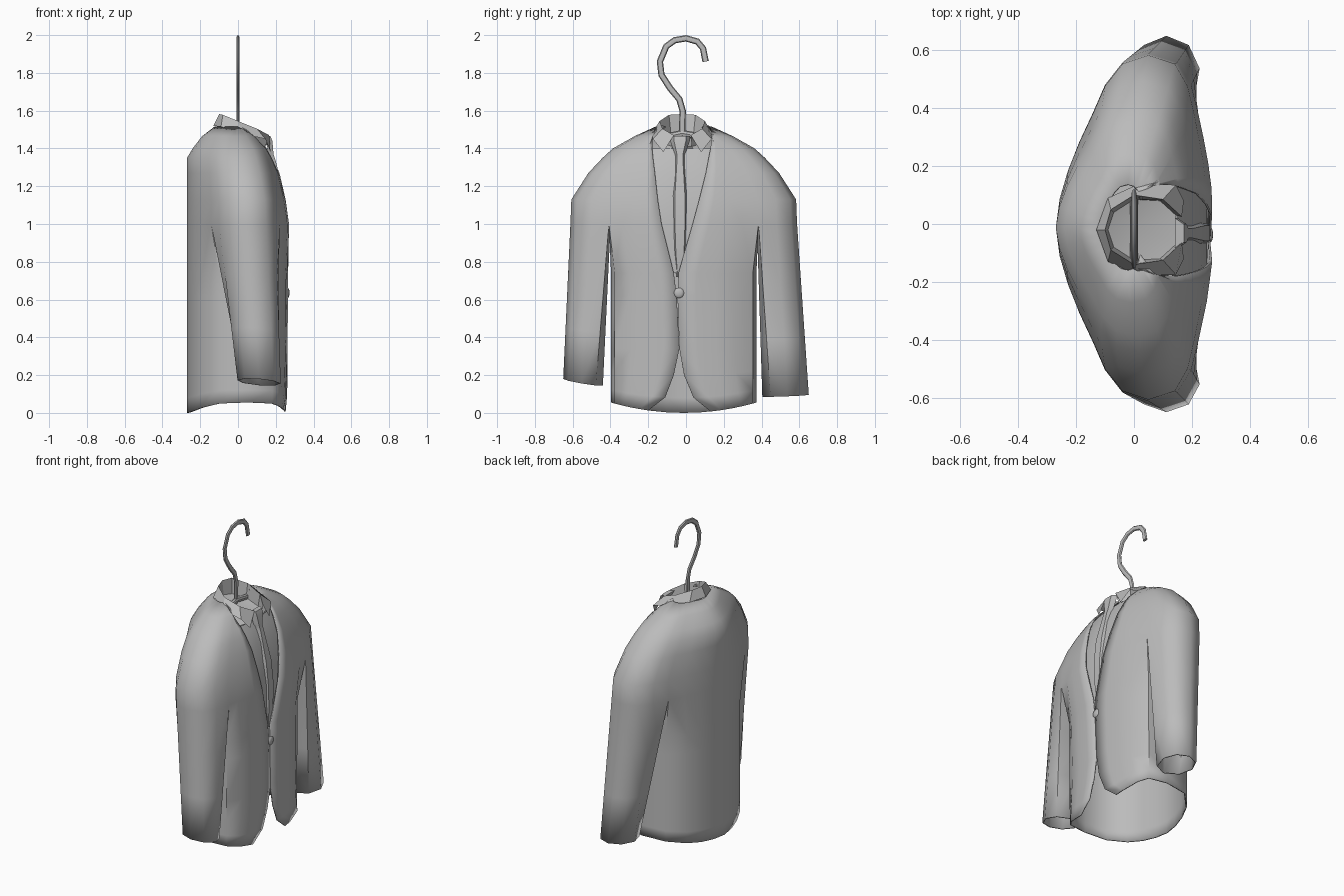
import bpy, bmesh, math
from mathutils import Vector

old = bpy.data.objects.get("Cube")
if old:
    bpy.data.objects.remove(old)

grey = bpy.data.materials.new("plain_grey")
grey.use_nodes = True
grey.diffuse_color = (0.5, 0.5, 0.5, 1)
grey.node_tree.nodes["Principled BSDF"].inputs["Base Color"].default_value = (0.5, 0.5, 0.5, 1)
SHIFT = -0.012


def finish(name, bm, angle=35, thick=0):
    bmesh.ops.remove_doubles(bm, verts=bm.verts, dist=0.002)
    bmesh.ops.recalc_face_normals(bm, faces=bm.faces)
    mesh = bpy.data.meshes.new(name)
    bm.to_mesh(mesh)
    bm.free()
    mesh.materials.append(grey)
    ob = bpy.data.objects.new(name, mesh)
    bpy.context.collection.objects.link(ob)
    bpy.ops.object.select_all(action='DESELECT')
    ob.select_set(True)
    bpy.context.view_layer.objects.active = ob
    bpy.ops.object.shade_smooth_by_angle(angle=math.radians(angle))
    if thick:
        mod = ob.modifiers.new("thickness", 'SOLIDIFY')
        mod.thickness = thick
        mod.offset = -1


def bridge(bm, a, b, closed=False):
    n = len(a)
    for i in range(n if closed else n - 1):
        j = (i + 1) % n
        bm.faces.new((a[i], a[j], b[j], b[i]))


def loft(bm, rows, closed=False):
    rows = [[bm.verts.new(p) for p in row] for row in rows]
    for a, b in zip(rows, rows[1:]):
        bridge(bm, a, b, closed)
    return rows


def interp(table, t):
    t = min(abs(t), 1)
    for (a, p), (b, q) in zip(table, table[1:]):
        if t <= b:
            return p + (q - p) * (t - a) / (b - a)
    return table[-1][1]


# Normalised depth of the jacket against its width
UP_FRONT = [(0, 1), (.2, 1), (.42, .92), (.66, .78), (.82, .67), (.95, .45), (1, 0)]
UP_BACK = [(0, 1), (.2, .95), (.42, .81), (.66, .6), (.82, .47), (.95, .28), (1, 0)]
LOW_FRONT = [(0, 1), (.5, .95), (.8, .83), (.95, .62), (1, 0)]
LOW_BACK = [(0, 1), (.31, .95), (.65, .81), (.88, .6), (.95, .47), (1, 0)]

# height, half width, front x, back x, middle x, left edge y, right edge y
UPPER = [
    (1.515, .15, .03, -.125, -.02, .13, -.15),
    (1.465, .26, .11, -.19, -.01, .135, -.175),
    (1.40, .375, .165, -.24, .01, .13, -.18),
    (1.35, .43, .19, -.27, .02, .12, -.175),
    (1.27, .505, .222, -.27, .03, .105, -.165),
    (1.13, .595, .252, -.27, .05, .07, -.15),
    (1.0, .60, .27, -.27, .05, .035, -.13),
]
LOWER = [
    (.74, .385, .267, -.27, .05, -.04, -.065),
    (.62, .385, .267, -.27, .05, -.045, -.05),
    (.34, .385, .263, -.27, .05, -.035, -.035),
    (.20, .385, .263, -.27, .05, -.01, -.065),
    (.08, .385, .262, -.27, .05, .04, -.11),
    (.0, .385, .26, -.27, .05, .13, -.20),
]


def half_ring(row, s, limit, outer, front, back):
    z, w, f, b, c, left, right = row
    edge = s * ((left if s > 0 else right) - SHIFT)
    ts = [edge / w + (limit - edge / w) * i / 4 for i in range(5)]
    pts = [(c + (f - c) * interp(front, t), t * w) for t in ts]
    pts += [(c + (f - c) * interp(front, t), t * w) for t in outer]
    pts.append((c, w))
    bts = list(reversed(outer)) + [limit * (4 - i) / 4 for i in range(5)]
    pts += [(c + (b - c) * interp(back, t), t * w) for t in bts]
    out = []
    for x, y in pts:
        hem = .055 * (y / .385) ** 2 * max(0, 1 - z / .34)
        out.append(Vector((x, s * y + SHIFT, z + hem)))
    return out


# Jacket: shoulders, body and sleeves in one sheet, split at the armpits
bm = bmesh.new()
for s in (1, -1):
    rows = loft(bm, [half_ring(r, s, .66, [.82, .95], UP_FRONT, UP_BACK) for r in UPPER])
    seam = rows[-1]
    armpit = bm.verts.new((.05, s * .387 + SHIFT, 1.0))
    ring = seam[:5] + [armpit] + seam[10:]
    for r in LOWER:
        nxt = [bm.verts.new(p) for p in half_ring(r, s, .95, [], LOW_FRONT, LOW_BACK)]
        bridge(bm, ring, nxt)
        ring = nxt
    top = seam[4:11] + [armpit]
    cy, rad, cz, tilt = (.527, .123, .09, .005) if s > 0 else (.545, .105, .163, .017)
    angles = [130, 85, 42, 0, -42, -85, -130, 180]
    cuff = []
    for a in map(math.radians, angles):
        y = cy + rad * math.cos(a)
        z = cz + tilt * (math.cos(a) - .5 * math.sin(a))
        cuff.append(Vector((.112 + .115 * math.sin(a), s * y, z)))
    ring = top
    for t in (.33, .67, 1):
        nxt = [bm.verts.new(v.co.lerp(p, t)) for v, p in zip(top, cuff)]
        bridge(bm, ring, nxt, True)
        ring = nxt
finish("jacket", bm, 50, .008)

# Shirt front, following the jacket just behind the lapels
bm = bmesh.new()
rows = []
for z, w, f, b, c, left, right in UPPER[2:] + LOWER[:1]:
    ys = [right - .04 + (left - right + .08) * i / 6 for i in range(7)]
    rows.append([(c + (f - c) * interp(UP_FRONT, (y - SHIFT) / w) - .018, y, z) for y in ys])
loft(bm, rows)
finish("shirt_front", bm)

# Shirt collar: folded flap, neck band, and a yoke tucked under the jacket
yoke = [(.145, .06, 1.395), (.115, .16, 1.395), (0, .2, 1.44), (-.085, .15, 1.46), (-.155, 0, 1.465)]
base = [(.145, .05, 1.41), (.09, .1, 1.425), (0, .105, 1.455), (-.07, .06, 1.48), (-.09, 0, 1.49)]
fold = [(.165, .045, 1.47), (.1, .105, 1.505), (0, .12, 1.545), (-.08, .07, 1.578), (-.1, 0, 1.582)]
flap = [(.172, .1, 1.38), (.145, .155, 1.45), (.02, .16, 1.48), (-.09, .11, 1.515), (-.13, 0, 1.52)]


def around(half):
    whole = half + [(x, -y, z) for x, y, z in half[-2::-1]]
    return [(x, y + SHIFT - .008, z) for x, y, z in whole]


bm = bmesh.new()
rim = loft(bm, [around(p) for p in (flap, fold, base)])[-1]
bridge(bm, rim, [bm.verts.new(p) for p in around(yoke)])
hub = bm.verts.new((.02, SHIFT, 1.43))
for i in range(len(rim)):
    bm.faces.new((rim[i], rim[(i + 1) % len(rim)], hub))
finish("shirt_collar", bm, 25)

# Tie: knot and blade as one tapering strip with a raised middle
bm = bmesh.new()
rows = []
for z, x, w in [(1.465, .172, .052), (1.44, .182, .052), (1.37, .188, .027), (1.34, .198, .026),
                (1.15, .246, .044), (1.0, .262, .044), (.85, .262, .036), (.72, .25, .02)]:
    rows.append([(x - .03, -.032 - w, z), (x, -.032 - w * .6, z),
                 (x, -.032 + w * .6, z), (x - .03, -.032 + w, z)])
rings = loft(bm, rows, True)
bm.faces.new(rings[0])
bm.faces.new(rings[-1])
finish("tie", bm)

# Button
bm = bmesh.new()
bmesh.ops.create_uvsphere(bm, u_segments=12, v_segments=8, radius=.028)
bmesh.ops.scale(bm, vec=(.4, 1, 1), verts=bm.verts)
bmesh.ops.translate(bm, vec=(.262, -.037, .635), verts=bm.verts)
finish("button", bm)


# Hanger: swept wires in the middle plane
def wire(name, path, radius, depth):
    pts = [Vector((0, y, z)) for y, z in path]
    bm = bmesh.new()
    rows = []
    for i, p in enumerate(pts):
        d = (pts[min(i + 1, len(pts) - 1)] - pts[max(i - 1, 0)]).normalized()
        side = Vector((0, -d.z, d.y))
        ring = [k * math.tau / 8 for k in range(8)]
        rows.append([p + side * radius * math.cos(a) + Vector((depth * math.sin(a), 0, 0)) for a in ring])
    rings = loft(bm, rows, True)
    bm.faces.new(rings[0])
    bm.faces.new(rings[-1])
    finish(name, bm)


wire("hanger_hook", [(-.02, 1.46), (-.018, 1.6), (-.035, 1.66), (-.085, 1.72), (-.13, 1.79),
                     (-.138, 1.86), (-.105, 1.94), (-.06, 1.973), (0, 1.983), (.06, 1.966),
                     (.09, 1.93), (.104, 1.86)], .017, .009)
wire("hanger_bar", [(-.14, 1.455), (-.02, 1.48), (.12, 1.455)], .018, .014)
